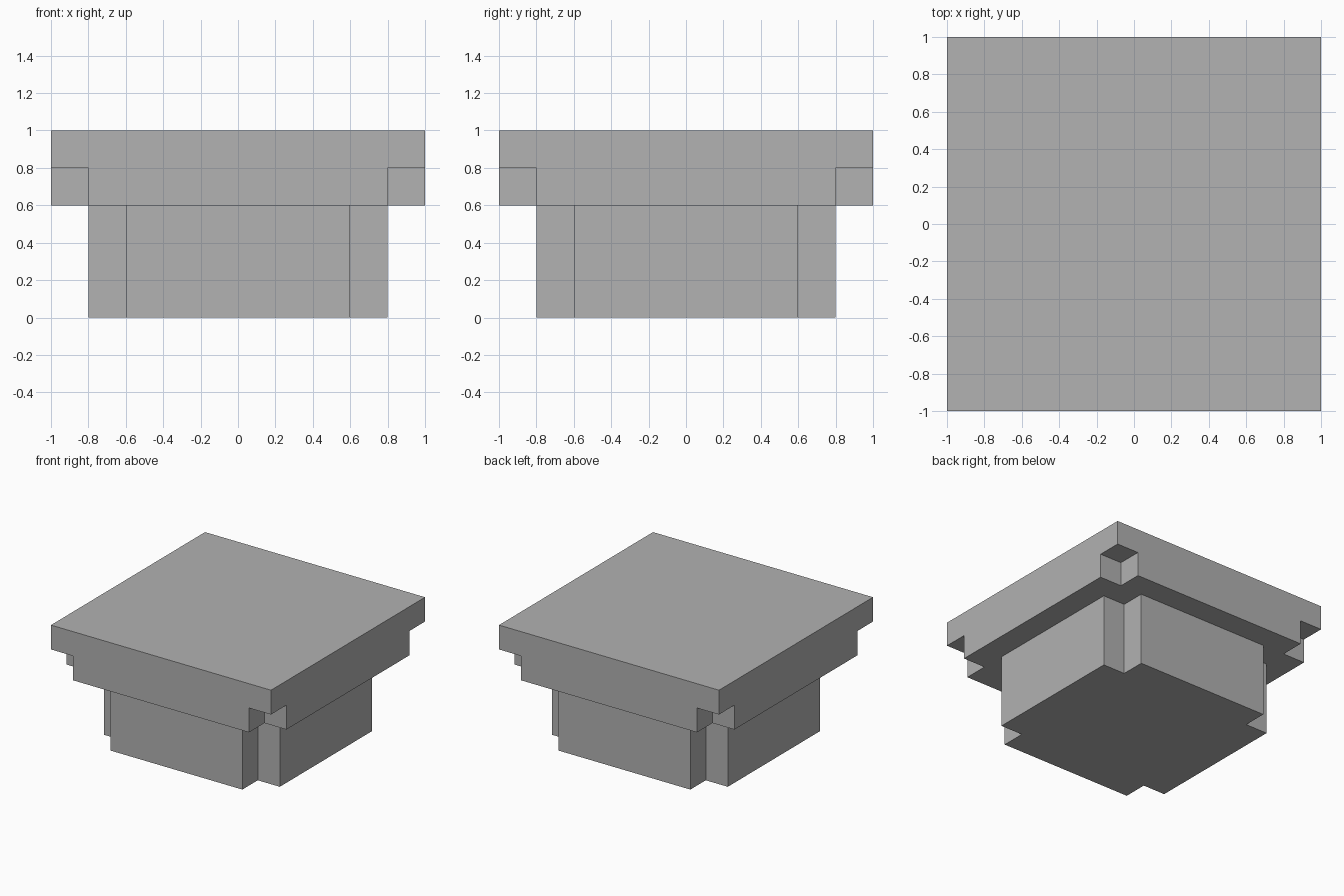
import bpy
import bmesh
from mathutils import Matrix, Vector

if "Cube" in bpy.data.objects:
    bpy.data.objects.remove(bpy.data.objects["Cube"], do_unlink=True)

grey = bpy.data.materials.new("plain_grey")
grey.use_nodes = True
colour = (0.445, 0.445, 0.445, 1)
grey.diffuse_color = colour
grey.node_tree.nodes["Principled BSDF"].inputs["Base Color"].default_value = colour


def boxes(name, specs):
    """One object made of boxes, each given as (centre, size)."""
    bm = bmesh.new()
    for centre, size in specs:
        place = Matrix.Translation(centre) @ Matrix.Diagonal(Vector(size).to_4d())
        bmesh.ops.create_cube(bm, size=1, matrix=place)
    mesh = bpy.data.meshes.new(name)
    bm.to_mesh(mesh)
    bm.free()
    mesh.materials.append(grey)
    obj = bpy.data.objects.new(name, mesh)
    bpy.context.collection.objects.link(obj)
    return obj


def notched_block(name, half, bottom, top, notch_bottom, notch_top, notch=0.2):
    """Square block with a square notch cut from each vertical corner."""
    block = boxes(name, [((0, 0, (bottom + top) / 2), (2 * half, 2 * half, top - bottom))])
    # Each cutter is centred on a corner, so half of its width bites inward
    cutter = boxes(name + "_cutter", [
        ((sx * half, sy * half, (notch_bottom + notch_top) / 2),
         (2 * notch, 2 * notch, notch_top - notch_bottom))
        for sx in (-1, 1) for sy in (-1, 1)])
    cutter.hide_render = True
    cut = block.modifiers.new("corner_notches", "BOOLEAN")
    cut.operation = "DIFFERENCE"
    cut.solver = "EXACT"
    cut.object = cutter
    bpy.context.view_layer.objects.active = block
    bpy.ops.object.modifier_apply(modifier=cut.name)
    bpy.data.objects.remove(cutter, do_unlink=True)
    return block


# Pedestal notched over its full height
notched_block("base_block", 0.8, 0, 0.6, -0.1, 0.7)
# Top slab notched only on its lower half
notched_block("top_slab", 1.0, 0.6, 1.0, 0.5, 0.8)
